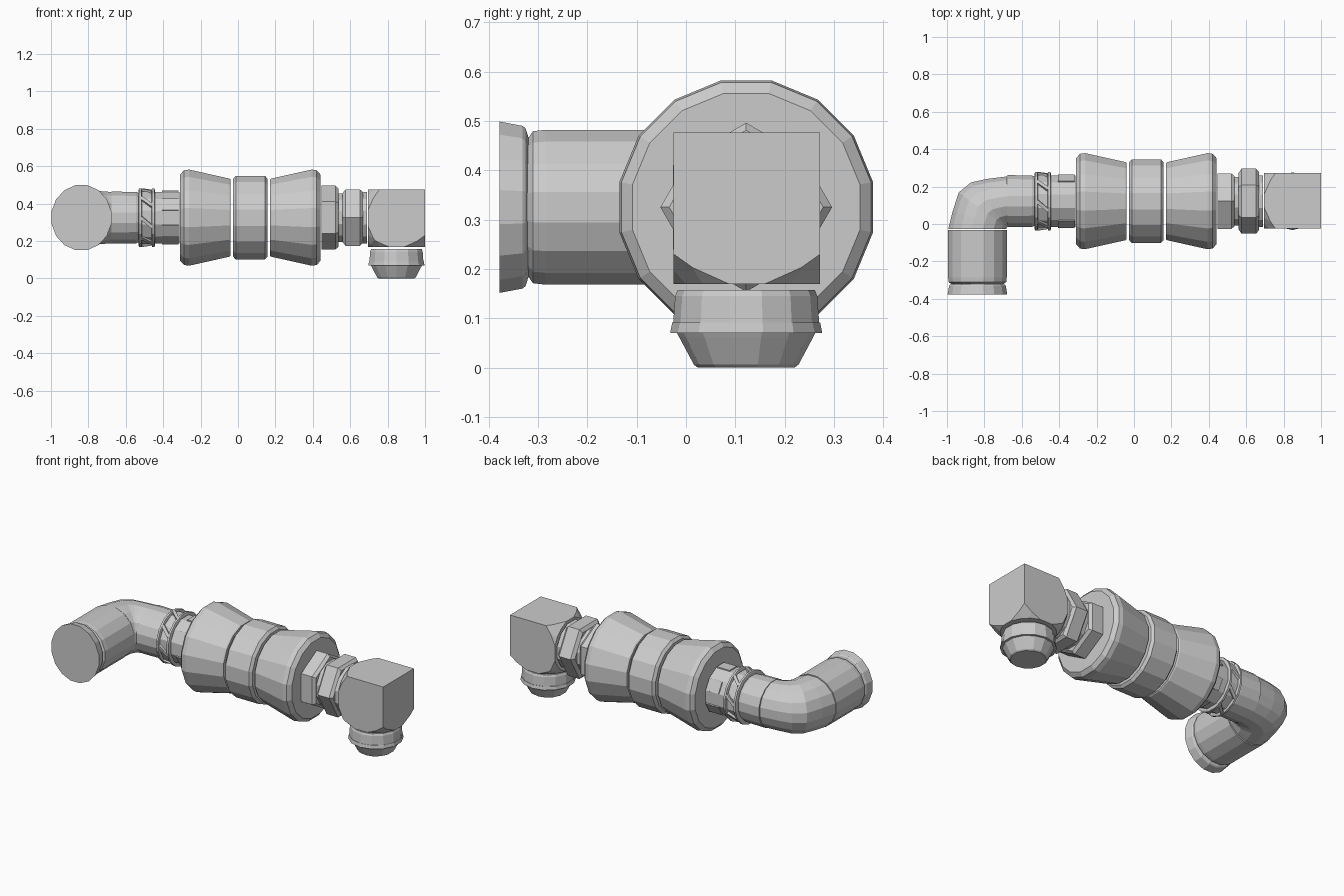
import bpy, bmesh
from math import pi, sin, cos
from mathutils import Vector

if "Cube" in bpy.data.objects:
    bpy.data.objects.remove(bpy.data.objects["Cube"])

CY, CZ = 0.122, 0.325      # main axis, runs along x
EX = -0.837                # axis of the left elbow leg, runs along y
BX = 0.847                 # axis of the right outlet, runs along z


def finish(bm, name):
    bmesh.ops.recalc_face_normals(bm, faces=bm.faces[:])
    me = bpy.data.meshes.new(name)
    bm.to_mesh(me)
    bm.free()
    ob = bpy.data.objects.new(name, me)
    bpy.context.collection.objects.link(ob)
    return ob


def loft(name, rings):
    """Skin a list of equal point rings and cap both ends."""
    bm = bmesh.new()
    vs = [[bm.verts.new(p) for p in r] for r in rings]
    n = len(vs[0])
    for a, b in zip(vs, vs[1:]):
        for i in range(n):
            j = (i + 1) % n
            bm.faces.new((a[i], a[j], b[j], b[i]))
    bm.faces.new(vs[0][::-1])
    bm.faces.new(vs[-1])
    return finish(bm, name)


def turned(name, axis, profile, sides=16, phase=0.5, squash=1.0):
    """Profile of (position, radius) turned about the x, y or z part axis."""
    rings = []
    for t, r in profile:
        ring = []
        for i in range(sides):
            a = 2 * pi * (i + phase) / sides
            u, v = r * cos(a), r * sin(a)
            ring.append({'x': (t, CY + u, CZ + v),
                         'y': (EX + u * squash, t, CZ + v),
                         'z': (BX + u, CY + v, t)}[axis])
        rings.append(ring)
    return loft(name, rings)


def bar(name, a, b, out, width, depth):
    """Thin straight bar from a to b, lying on a surface facing out."""
    a, b, out = Vector(a), Vector(b), Vector(out).normalized()
    side = (b - a).cross(out).normalized() * width / 2
    o = out * depth / 2
    return loft(name, [[p + side + o, p - side + o, p - side - o, p + side - o]
                       for p in (a, b)])


# Coupling: two flared sleeves mirrored about a middle ring
MID = 0.066
flare = [(0.105, 0.208), (0.112, 0.213), (0.328, 0.262), (0.355, 0.258), (0.375, 0.235)]
for name, s in (("left_sleeve", -1), ("right_sleeve", 1)):
    turned(name, 'x', [(MID + s * t, r) for t, r in flare])
turned("middle_ring", 'x', [(-0.026, 0.212), (-0.012, 0.228), (0.144, 0.228), (0.158, 0.212)])

# Right fittings: two hex nuts turned against each other, with necks
turned("inner_hex", 'x', [(0.446, 0.171), (0.52, 0.171), (0.537, 0.156)], 6, 0.5)
turned("hex_neck", 'x', [(0.53, 0.135), (0.57, 0.135)], 12)
turned("outer_hex", 'x', [(0.56, 0.152), (0.575, 0.174), (0.652, 0.174), (0.668, 0.156)], 6, 0)
turned("block_neck", 'x', [(0.66, 0.142), (0.69, 0.142)], 12)

# Right elbow block: box with turned corner chamfers on its two port faces
bm = bmesh.new()
bmesh.ops.create_cube(bm, size=1)
lo, hi = Vector((0.696, -0.025, 0.169)), Vector((1.0, 0.272, 0.476))
for v in bm.verts:
    v.co = [(lo[k] + hi[k]) / 2 + v.co[k] * (hi[k] - lo[k]) for k in range(3)]
mid = (lo + hi) / 2
for port in (Vector((0, 0, -1)), Vector((-1, 0, 0))):
    u, w = port.yzx, port.zxy
    for q in range(4):
        for da in (-0.32, 0, 0.32):
            a = pi / 4 + q * pi / 2 + da
            radial = u * cos(a) + w * sin(a)
            cut = bmesh.ops.bisect_plane(
                bm, geom=bm.verts[:] + bm.edges[:] + bm.faces[:], dist=1e-5,
                plane_co=mid + port * 0.153 + radial * 0.152,
                plane_no=radial + port * 1.0, clear_outer=True)
            edges = [e for e in cut['geom_cut'] if isinstance(e, bmesh.types.BMEdge)]
            if edges:
                bmesh.ops.holes_fill(bm, edges=edges)
finish(bm, "elbow_block")

# Outlet under the block
turned("outlet_nut", 'z', [(0.157, 0.139), (0.145, 0.144), (0.09, 0.148)], 14)
turned("outlet_collar", 'z', [(0.091, 0.150), (0.07, 0.154)], 14)
turned("outlet_nose", 'z', [(0.07, 0.140), (0.062, 0.136), (0.006, 0.106), (0.0, 0.098)], 14)

# Left fittings: ribbed stub, clip ring and pipe collar
turned("ribbed_stub", 'x', [(-0.45, 0.142), (-0.314, 0.142)], 12)
for i in range(6):
    a = pi * (2 * i + 1) / 6
    out = Vector((0, cos(a), sin(a)))
    p = Vector((0, CY, CZ)) + out * 0.138
    bar("stub_rib", p + Vector((-0.405, 0, 0)), p + Vector((-0.318, 0, 0)), out, 0.07, 0.012)
turned("clip_core", 'x', [(-0.53, 0.145), (-0.445, 0.145)], 12)
for x in (-0.532, -0.462):
    turned("clip_rim", 'x', [(x, 0.150), (x + 0.003, 0.159), (x + 0.015, 0.159), (x + 0.018, 0.150)], 16)
for i in range(8):
    pts = []
    for x, da in ((-0.518, 0), (-0.458, 0.35)):
        a = 2 * pi * i / 8 + da
        pts.append(Vector((x, CY + 0.148 * cos(a), CZ + 0.148 * sin(a))))
    m = (pts[0] + pts[1]) / 2
    bar("clip_strut", pts[0], pts[1], (0, m.y - CY, m.z - CZ), 0.018, 0.016)
turned("pipe_collar", 'x', [(-0.676, 0.142), (-0.545, 0.140), (-0.53, 0.134)], 16)

# Left elbow: elliptical sections fanned round the inside corner
fan = [((-0.678, 0.257), (-0.676, -0.014), 0.140), ((-0.79, 0.243), (-0.676, -0.017), 0.143),
       ((-0.875, 0.224), (-0.677, -0.020), 0.147), ((-0.94, 0.170), (-0.678, -0.022), 0.151),
       ((-0.972, 0.07), (-0.679, -0.024), 0.155), ((-0.996, -0.026), (-0.68, -0.027), 0.157)]
rings = []
for outer, inner, h in fan:
    o, n = Vector((*outer, CZ)), Vector((*inner, CZ))
    rings.append([(o + n) / 2 + (o - n) / 2 * cos(2 * pi * (i + 0.5) / 16)
                  + Vector((0, 0, h * sin(2 * pi * (i + 0.5) / 16))) for i in range(16)])
loft("elbow_bend", rings)

# Left elbow leg, flared end flange
turned("elbow_leg", 'y', [(-0.032, 0.160), (-0.285, 0.160), (-0.31, 0.157), (-0.322, 0.140)])
turned("end_flange", 'y', [(-0.318, 0.140), (-0.325, 0.163), (-0.331, 0.168), (-0.378, 0.177)], squash=0.92)
